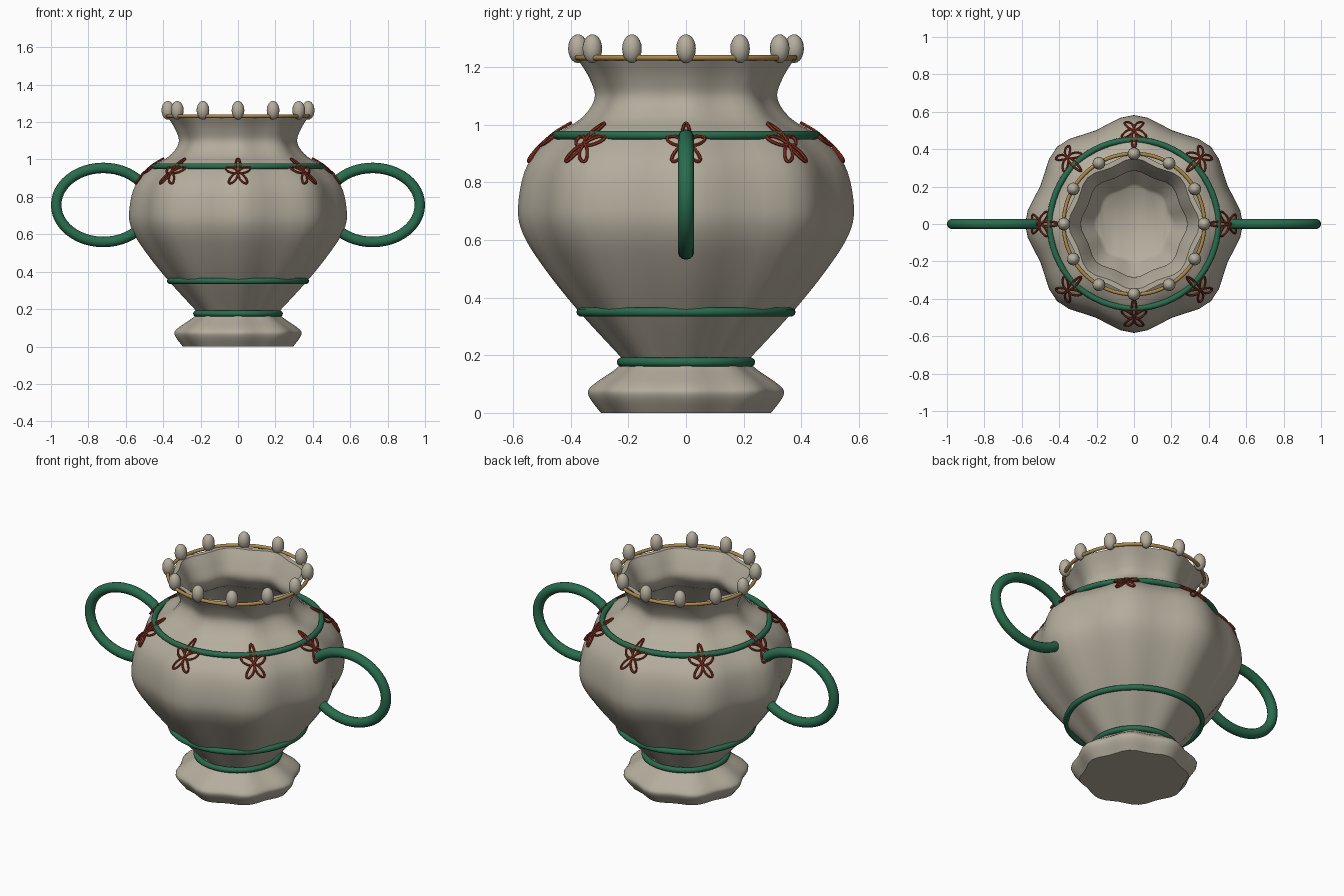
import bpy, bmesh
from math import sin, cos, pi, tau
from mathutils import Vector, geometry

old = bpy.data.objects.get("Cube")
if old:
    bpy.data.objects.remove(old)


def material(name, rgb):
    m = bpy.data.materials.new(name)
    m.use_nodes = True
    m.diffuse_color = (*rgb, 1)
    bsdf = m.node_tree.nodes["Principled BSDF"]
    bsdf.inputs["Base Color"].default_value = (*rgb, 1)
    bsdf.inputs["Roughness"].default_value = 0.6
    return m


CLAY = material("warm stone glaze", (0.46, 0.42, 0.34))
GREEN = material("deep green glaze", (0.022, 0.15, 0.075))
RED = material("brick red", (0.26, 0.032, 0.016))
GOLD = material("dull gold", (0.43, 0.25, 0.07))


def finish(name, bm, mat, angle=0.9):
    bmesh.ops.recalc_face_normals(bm, faces=bm.faces)
    mesh = bpy.data.meshes.new(name)
    bm.to_mesh(mesh)
    bm.free()
    ob = bpy.data.objects.new(name, mesh)
    bpy.context.collection.objects.link(ob)
    mesh.materials.append(mat)
    bpy.ops.object.select_all(action="DESELECT")
    ob.select_set(True)
    bpy.context.view_layer.objects.active = ob
    bpy.ops.object.shade_smooth_by_angle(angle=angle)
    return ob


def bridge(bm, a, b):
    n = len(a)
    for i in range(n):
        bm.faces.new((a[i], a[(i + 1) % n], b[(i + 1) % n], b[i]))


def tube(bm, path, normal, radius, sides=10):
    """Closed tube along a loop; normal(i) is a direction across the path."""
    n = len(path)
    rings = []
    for i, p in enumerate(path):
        along = (path[(i + 1) % n] - path[i - 1]).normalized()
        side = along.cross(normal(i)).normalized()
        up = side.cross(along)
        rings.append([bm.verts.new(p + radius * (side * cos(tau * k / sides) + up * sin(tau * k / sides)))
                      for k in range(sides)])
    for i in range(n):
        bridge(bm, rings[i], rings[(i + 1) % n])


def smooth_profile(points, steps=5):
    """Catmull-Rom curve through radius/height points."""
    pts = [Vector(p) for p in points]
    out = []
    for i in range(len(pts) - 1):
        p1, p2 = pts[i], pts[i + 1]
        t1 = (p2 - pts[max(i - 1, 0)]) / 2
        t2 = (pts[min(i + 2, len(pts) - 1)] - p1) / 2
        for s in range(steps):
            t = s / steps
            h = t * t * (3 - 2 * t)
            out.append(p1 * (1 - h) + p2 * h + t1 * (t * (1 - t) ** 2) - t2 * (t * t * (1 - t)))
    return out + [pts[-1]]


def facet(a):
    """Soft eight-sided plan."""
    return 1 - 0.036 * (1 - cos(8 * a))


# Vase shell: outer wall, lip, inner wall and floor
foot = smooth_profile([(0.295, 0), (0.338, 0.06), (0.325, 0.095), (0.24, 0.155), (0.218, 0.185)], 4)
outer = smooth_profile([(0.218, 0.185), (0.37, 0.35), (0.49, 0.5), (0.565, 0.62), (0.582, 0.72),
                        (0.55, 0.86), (0.46, 0.96), (0.365, 1.02), (0.317, 1.09),
                        (0.335, 1.16), (0.378, 1.23)])
inner = smooth_profile([(0.35, 1.23), (0.31, 1.16), (0.285, 1.09), (0.33, 1.02), (0.43, 0.94),
                        (0.55, 0.72), (0.46, 0.5), (0.33, 0.35), (0.2, 0.2)])
SEGMENTS = 48
bm = bmesh.new()
rings = []
for r, z in foot + outer[1:] + inner:
    rings.append([bm.verts.new((r * facet(a) * cos(a), r * facet(a) * sin(a), z))
                  for a in (tau * k / SEGMENTS for k in range(SEGMENTS))])
for low, high in zip(rings, rings[1:]):
    bridge(bm, low, high)
bm.faces.new(rings[0])
bm.faces.new(rings[-1])
finish("vase_body", bm, CLAY)


# Bands around the body and rim
def band(name, radius, z, thickness, mat):
    bm = bmesh.new()
    path = [Vector((radius * cos(tau * k / 64), radius * sin(tau * k / 64), z)) for k in range(64)]
    tube(bm, path, lambda i: Vector((0, 0, 1)), thickness)
    finish(name, bm, mat)


band("shoulder_band", 0.45, 0.963, 0.016, GREEN)
band("lower_band", 0.364, 0.35, 0.016, GREEN)
band("ankle_band", 0.224, 0.176, 0.016, GREEN)
band("rim_band", 0.377, 1.232, 0.010, GOLD)

# Oval handles
for name, s in (("left_handle", 1), ("right_handle", -1)):
    bm = bmesh.new()
    path = [Vector((s * (0.72 + 0.252 * cos(tau * k / 48)), 0, 0.757 + 0.198 * sin(tau * k / 48)))
            for k in range(48)]
    tube(bm, path, lambda i: Vector((0, 1, 0)), 0.028, 14)
    finish(name, bm, GREEN)

# Egg-shaped beads on the rim
for k in range(12):
    a = tau * k / 12
    bm = bmesh.new()
    bmesh.ops.create_uvsphere(bm, u_segments=16, v_segments=10, radius=1)
    bmesh.ops.scale(bm, vec=(0.034, 0.034, 0.05), verts=bm.verts)
    bmesh.ops.translate(bm, vec=(0.375 * cos(a), 0.375 * sin(a), 1.263), verts=bm.verts)
    finish(f"rim_bead_{k + 1}", bm, CLAY)


# Looped flowers that hug the shoulder
def on_shoulder(a, z, lift=0.005):
    for p, q in zip(outer, outer[1:]):
        if p.y <= z <= q.y:
            r = p.x + (q.x - p.x) * (z - p.y) / (q.y - p.y)
            break
    r = r * facet(a) + lift
    return Vector((r * cos(a), r * sin(a), z + lift))


for f in range(8):
    middle = tau * f / 8
    bm = bmesh.new()
    for petal in range(5):
        turn = tau * petal / 5
        path = []
        for k in range(18):
            t = tau * k / 18
            along, across = 0.039 - 0.034 * cos(t), 0.0135 * sin(t)
            u = along * sin(turn) + across * cos(turn)
            v = along * cos(turn) - across * sin(turn)
            path.append(on_shoulder(middle + u / 0.5, 0.927 + v))
        out = Vector((cos(middle), sin(middle), 0.9))
        tube(bm, path, lambda i: out, 0.006, 6)
    finish(f"flower_{f + 1}", bm, RED)
